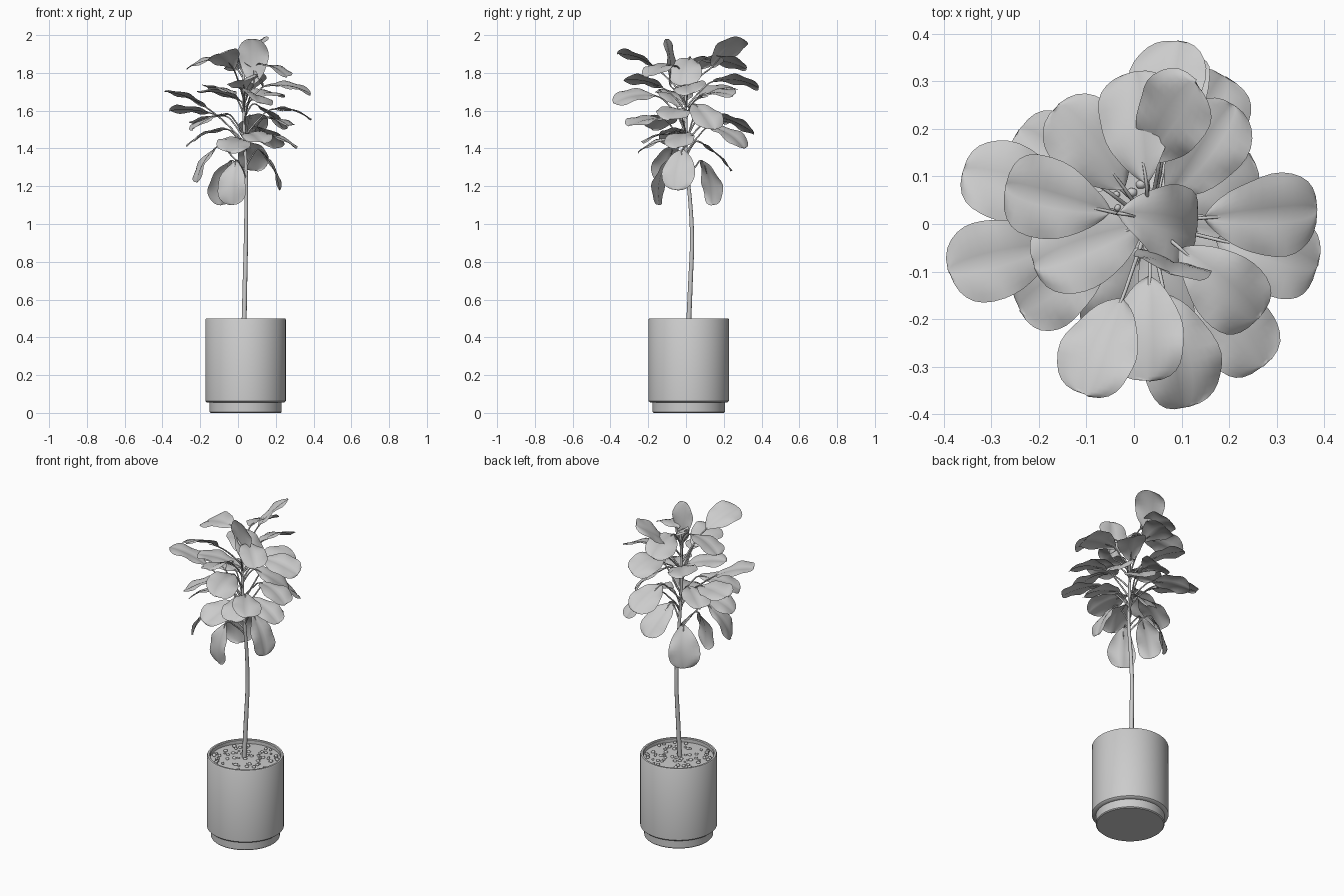
import bpy, bmesh, math, random
from mathutils import Vector, Matrix

if "Cube" in bpy.data.objects:
    bpy.data.objects.remove(bpy.data.objects["Cube"])

random.seed(4)
PX, PY = 0.040, 0.0145          # pot centre
HUB = Vector((.035, .005, 0))   # middle of the crown


def add_mesh(name, bm, angle=40):
    me = bpy.data.meshes.new(name)
    bm.to_mesh(me)
    bm.free()
    ob = bpy.data.objects.new(name, me)
    bpy.context.collection.objects.link(ob)
    bpy.ops.object.select_all(action='DESELECT')
    ob.select_set(True)
    bpy.context.view_layer.objects.active = ob
    bpy.ops.object.shade_smooth_by_angle(angle=math.radians(angle))
    return ob


def lathe(name, profile, steps=64):
    bm = bmesh.new()
    vs = [bm.verts.new((r, 0, z)) for r, z in profile]
    es = [bm.edges.new(p) for p in zip(vs, vs[1:])]
    bmesh.ops.spin(bm, geom=vs + es, cent=(0, 0, 0), axis=(0, 0, 1),
                   angle=math.tau, steps=steps)
    bmesh.ops.remove_doubles(bm, verts=bm.verts, dist=1e-5)
    bmesh.ops.recalc_face_normals(bm, faces=bm.faces)
    ob = add_mesh(name, bm)
    ob.location = (PX, PY, 0)
    return ob


def tube_object(name, paths, depth):
    """Curve object; each path is a list of (point, radius factor)."""
    cu = bpy.data.curves.new(name, 'CURVE')
    cu.dimensions = '3D'
    cu.bevel_depth = depth
    cu.bevel_resolution = 2
    cu.resolution_u = 5
    cu.use_fill_caps = True
    for path in paths:
        sp = cu.splines.new('BEZIER')
        sp.bezier_points.add(len(path) - 1)
        for bp, (co, r) in zip(sp.bezier_points, path):
            bp.co = co
            bp.radius = r
            bp.handle_left_type = bp.handle_right_type = 'AUTO'
    ob = bpy.data.objects.new(name, cu)
    bpy.context.collection.objects.link(ob)
    return ob


# Pot with recessed foot, and soil
lathe("pot", [(0, 0), (.186, 0), (.191, .005), (.191, .054), (.206, .056), (.2132, .063),
              (.2132, .494), (.2095, .5), (.199, .5), (.195, .496), (.195, .45)])
lathe("soil", [(0, .482), (.1, .481), (.196, .476)])

# Pebbles scattered on the soil
bm = bmesh.new()
for i in range(65):
    r, a = .183 * math.sqrt(random.random()), random.uniform(0, math.tau)
    s = random.uniform(.007, .012)
    m = (Matrix.Translation((PX + r * math.cos(a), PY + r * math.sin(a), .482))
         @ Matrix.Rotation(random.uniform(0, 6), 4, 'Z') @ Matrix.Diagonal((s * 1.2, s, s * .8, 1)))
    bmesh.ops.create_icosphere(bm, subdivisions=1, radius=1, matrix=m)
add_mesh("pebbles", bm, 60)

# Trunk
TRUNK = [(.032, .014, .47), (.037, .024, .7), (.042, .032, .92), (.044, .022, 1.12),
         (.042, .004, 1.3), (.032, 0, 1.5), (.03, .0, 1.68), (.03, .01, 1.84)]
tube_object("trunk", [[(p, 1.1 - .085 * i) for i, p in enumerate(TRUNK)]], .0125)


def trunk_at(z):
    for a, b in zip(TRUNK, TRUNK[1:]):
        if z <= b[2]:
            return Vector(a).lerp(Vector(b), (z - a[2]) / (b[2] - a[2]))
    return Vector(TRUNK[-1])


def blade(bm, base, d, side, length, half):
    """Obovate leaf blade: arched, folded at the midrib, wavy at the edge."""
    nrm = d.cross(side)
    n, k = 16, 5
    ph = random.uniform(0, 6)
    arch = random.uniform(.012, .028)
    rows = []
    for i in range(n + 1):
        t = (1 - math.cos(math.pi * i / n)) / 2
        w = max(.002, half * t ** .75 * (1 - t) ** .4 / .476)
        row = []
        for j in range(-k, k + 1):
            s = j / k
            h = (arch * 4 * t * (1 - t) + w * (.3 * abs(s) - .26 * s * s)
                 + .006 * s * s * math.sin(13 * t + ph + 2 * s))
            row.append(bm.verts.new(base + d * (t * length) + side * (s * w) + nrm * h))
        rows.append(row)
    for r0, r1 in zip(rows, rows[1:]):
        for j in range(2 * k):
            bm.faces.new((r0[j], r1[j], r1[j + 1], r0[j + 1]))


# Leaves: tip x, y, z, pitch in degrees, then optional roll and yaw in degrees
LEAVES = [
    (.13, .30, 1.98, 38, -20, -14), (.075, -.105, 1.98, 85, 0, -36), (.13, -.02, 1.73, -42),
    (-.10, -.36, 1.90, 20, 20), (-.27, .08, 1.82, -12), (.26, -.20, 1.78, -14),
    (.11, -.385, 1.64, -8, -22), (.03, -.33, 1.76, 12, 18), (.385, .03, 1.69, -10),
    (-.39, -.10, 1.70, 20), (.09, .385, 1.72, -8, -20), (.0, .32, 1.82, -12, -20),
    (-.21, -.09, 1.70, 12), (-.16, .25, 1.72, 10), (.24, .15, 1.50, -35, 12),
    (.21, .25, 1.68, 5),
    (-.36, .11, 1.60, 5), (.385, -.09, 1.55, -14), (.27, -.30, 1.52, -10), (-.24, -.18, 1.50, -20),
    (.10, .36, 1.48, -24, -22), (-.24, .20, 1.53, -10), (.19, .31, 1.40, -28),
    (-.27, -.08, 1.41, -22), (.31, -.05, 1.40, -20), (-.05, -.25, 1.38, -18),
    (.13, -.23, 1.43, -12), (.10, .24, 1.28, -40),
    (.22, -.05, 1.18, -62), (-.03, -.14, 1.10, -78), (-.09, .14, 1.10, -72), (-.22, -.12, 1.22, -55),
]
bm = bmesh.new()
stalks = []
for x, y, z, pitch, *extra in LEAVES:
    roll = extra[0] if extra else random.uniform(-14, 14)
    yaw = extra[1] if len(extra) > 1 else 0
    tip = Vector((x, y, z))
    out = Vector((x, y, 0)) - HUB
    out.normalize()
    out.rotate(Matrix.Rotation(math.radians(yaw), 3, 'Z'))
    p = math.radians(pitch)
    d = out * math.cos(p) + Vector((0, 0, math.sin(p)))
    side = Vector((0, 0, 1)).cross(out)
    side.rotate(Matrix.Rotation(math.radians(roll), 3, d))
    length = random.uniform(.22, .25)
    base = tip - d * length
    blade(bm, base, d, side, length, random.uniform(.08, .09))
    # Stalk from the trunk to the leaf base
    reach = (Vector((base.x, base.y, 0)) - HUB).length
    node = trunk_at(min(1.83, max(1.24, base.z - .04 - .7 * reach)))
    mid = node.lerp(base, .55) + Vector((0, 0, .012))
    stalks.append([(node, 1.2), (mid, 1), (base, .9),
                   (base + d * length * .3 + d.cross(side) * .01, .4)])
add_mesh("leaves", bm, 60)
tube_object("leaf_stalks", stalks, .0042)
